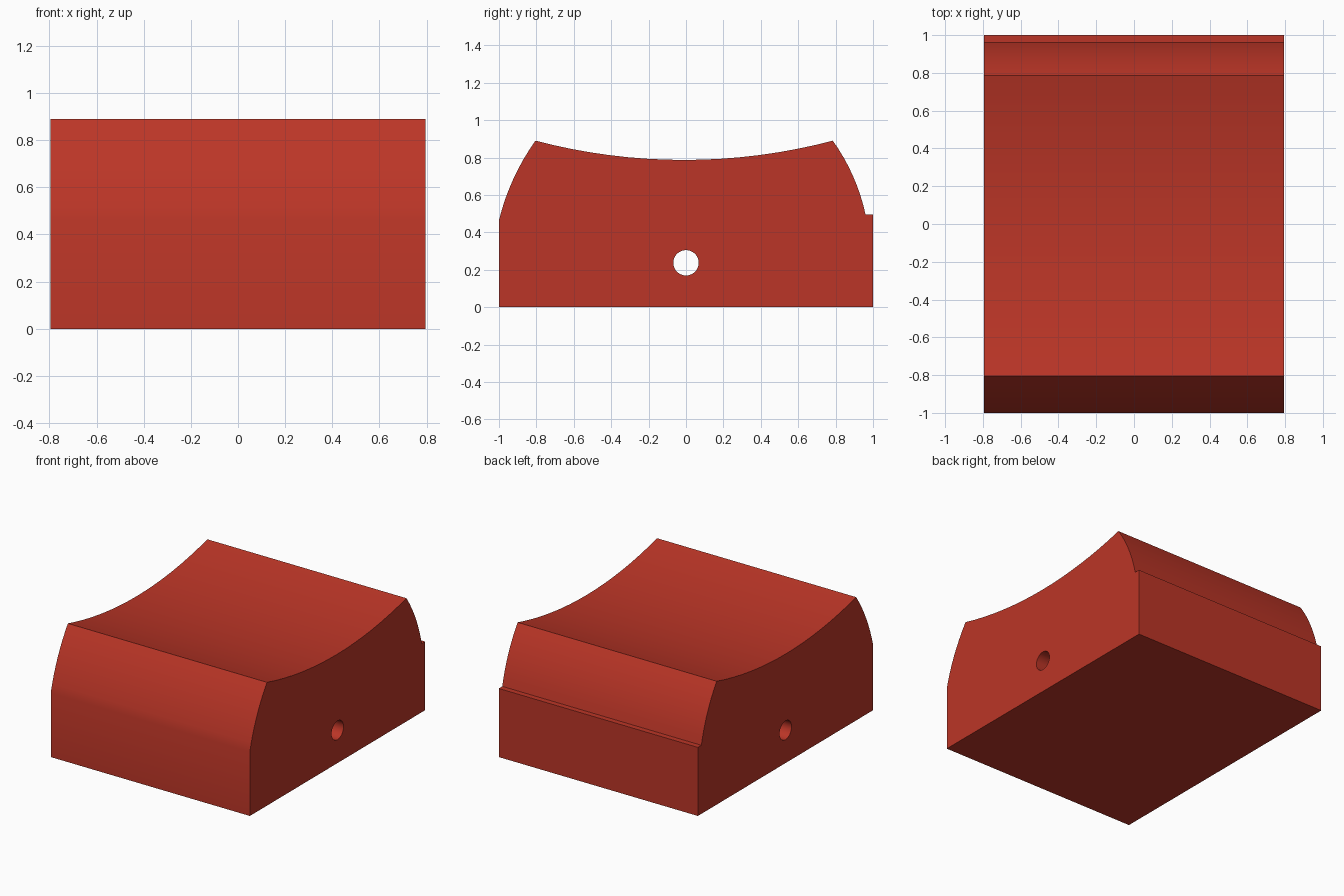
import bpy, bmesh
from math import pi, radians, sin, cos, atan2
from mathutils import Vector, Matrix

if "Cube" in bpy.data.objects:
    bpy.data.objects.remove(bpy.data.objects["Cube"])

HALF = 0.795  # half the width along x


def arc(a, b, sag, n):
    """Points from a to b on a circle; positive sag bulges right of travel."""
    a, b = Vector(a), Vector(b)
    d = b - a
    h = d.length / 2
    side = Vector((d.y, -d.x)).normalized() * (1 if sag > 0 else -1)
    s = abs(sag)
    r = (h * h + s * s) / (2 * s)
    c = (a + b) / 2 - side * (r - s)
    start = atan2((a - c).y, (a - c).x)
    sweep = (b - c).xy.angle_signed((a - c).xy)
    return [c + r * Vector((cos(start + sweep * i / n), sin(start + sweep * i / n)))
            for i in range(n + 1)]


# Side profile in (y, z): flat base, rear ledge, bulged shoulders, dished top
profile = [Vector((-1, 0)), Vector((1, 0)), Vector((1, 0.495))]
profile += arc((0.96, 0.495), (0.785, 0.89), 0.022, 8)
profile += arc((0.785, 0.89), (-0.805, 0.89), -0.103, 16)[1:]
profile += arc((-0.805, 0.89), (-1, 0.465), 0.022, 8)[1:]

# Saddle block, extruded along x
bm = bmesh.new()
face = bm.faces.new([bm.verts.new((-HALF, p.x, p.y)) for p in profile])
ext = bmesh.ops.extrude_face_region(bm, geom=[face])
bmesh.ops.translate(bm, vec=(2 * HALF, 0, 0),
                    verts=[v for v in ext["geom"] if isinstance(v, bmesh.types.BMVert)])
bmesh.ops.recalc_face_normals(bm, faces=bm.faces)
mesh = bpy.data.meshes.new("saddle_block")
bm.to_mesh(mesh)
bm.free()
block = bpy.data.objects.new("saddle_block", mesh)
bpy.context.collection.objects.link(block)

# Cross hole through the block
bpy.ops.mesh.primitive_cylinder_add(vertices=32, radius=0.068, depth=2.2,
                                    location=(0, 0, 0.237), rotation=(0, pi / 2, 0))
cutter = bpy.context.object
cutter.name = "hole_cutter"
cutter.hide_render = True
cut = block.modifiers.new("hole", "BOOLEAN")
cut.operation, cut.solver, cut.object = "DIFFERENCE", "EXACT", cutter
bpy.ops.object.select_all(action="DESELECT")
bpy.context.view_layer.objects.active = block
block.select_set(True)
bpy.ops.object.modifier_apply(modifier=cut.name)
bpy.data.objects.remove(cutter)

# Red paint and smooth curved faces
red = bpy.data.materials.new("red")
red.diffuse_color = (0.5, 0.036, 0.02, 1)
red.use_nodes = True
red.node_tree.nodes["Principled BSDF"].inputs["Base Color"].default_value = red.diffuse_color
block.data.materials.clear()
block.data.materials.append(red)
bpy.ops.object.shade_smooth_by_angle(angle=radians(20))
